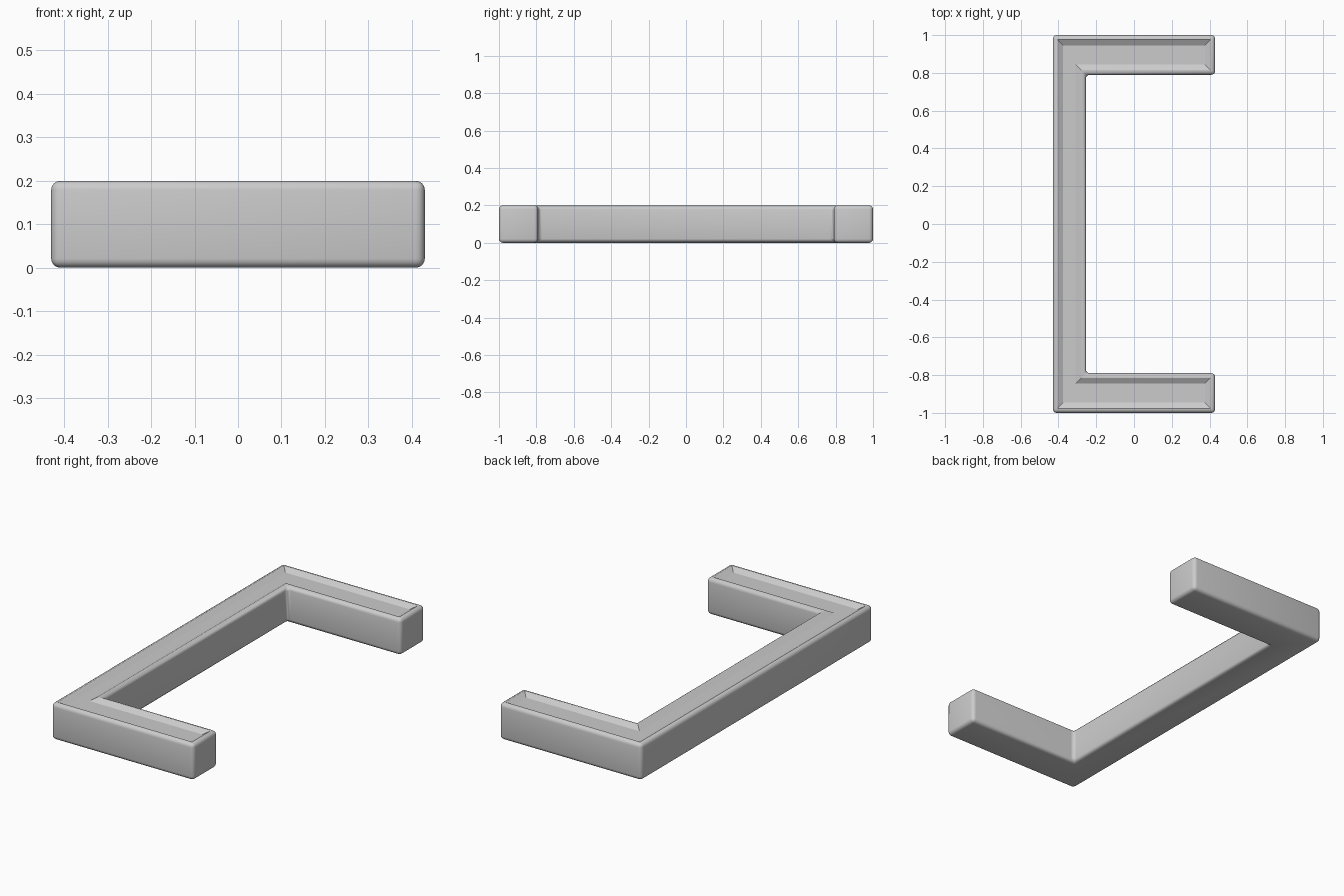
import bpy, bmesh, math

if "Cube" in bpy.data.objects:
    bpy.data.objects.remove(bpy.data.objects["Cube"])

# C-shaped outline, seen from above
X, Y, H = 0.43, 1.0, 0.2
INNER_X, INNER_Y = -0.255, 0.79
outline = [(-X, -Y), (X, -Y), (X, -INNER_Y), (INNER_X, -INNER_Y),
           (INNER_X, INNER_Y), (X, INNER_Y), (X, Y), (-X, Y)]

# Extruded body
bm = bmesh.new()
base = bm.faces.new([bm.verts.new((x, y, 0)) for x, y in outline])
top = bmesh.ops.extrude_face_region(bm, geom=[base])["geom"]
bmesh.ops.translate(bm, vec=(0, 0, H),
                    verts=[g for g in top if isinstance(g, bmesh.types.BMVert)])
bmesh.ops.recalc_face_normals(bm, faces=bm.faces)

# Rounded edges
bmesh.ops.bevel(bm, geom=bm.edges[:], offset=0.021, segments=4, profile=0.5,
                affect='EDGES', clamp_overlap=True)
bm.normal_update()

# Shallow dished channel in the top, with a thin rim
top_face = max((f for f in bm.faces if f.normal.z > 0.99), key=lambda f: f.calc_area())
bmesh.ops.inset_region(bm, faces=[top_face], thickness=0.003, use_even_offset=True)
bmesh.ops.inset_region(bm, faces=[top_face], thickness=0.03, use_even_offset=True)
bmesh.ops.translate(bm, vec=(0, 0, -0.018), verts=top_face.verts[:])
bmesh.ops.recalc_face_normals(bm, faces=bm.faces)

mesh = bpy.data.meshes.new("bracket_handle")
bm.to_mesh(mesh)
bm.free()
obj = bpy.data.objects.new("bracket_handle", mesh)
bpy.context.collection.objects.link(obj)
bpy.context.view_layer.objects.active = obj
obj.select_set(True)
bpy.ops.object.shade_smooth_by_angle(angle=math.radians(30))
